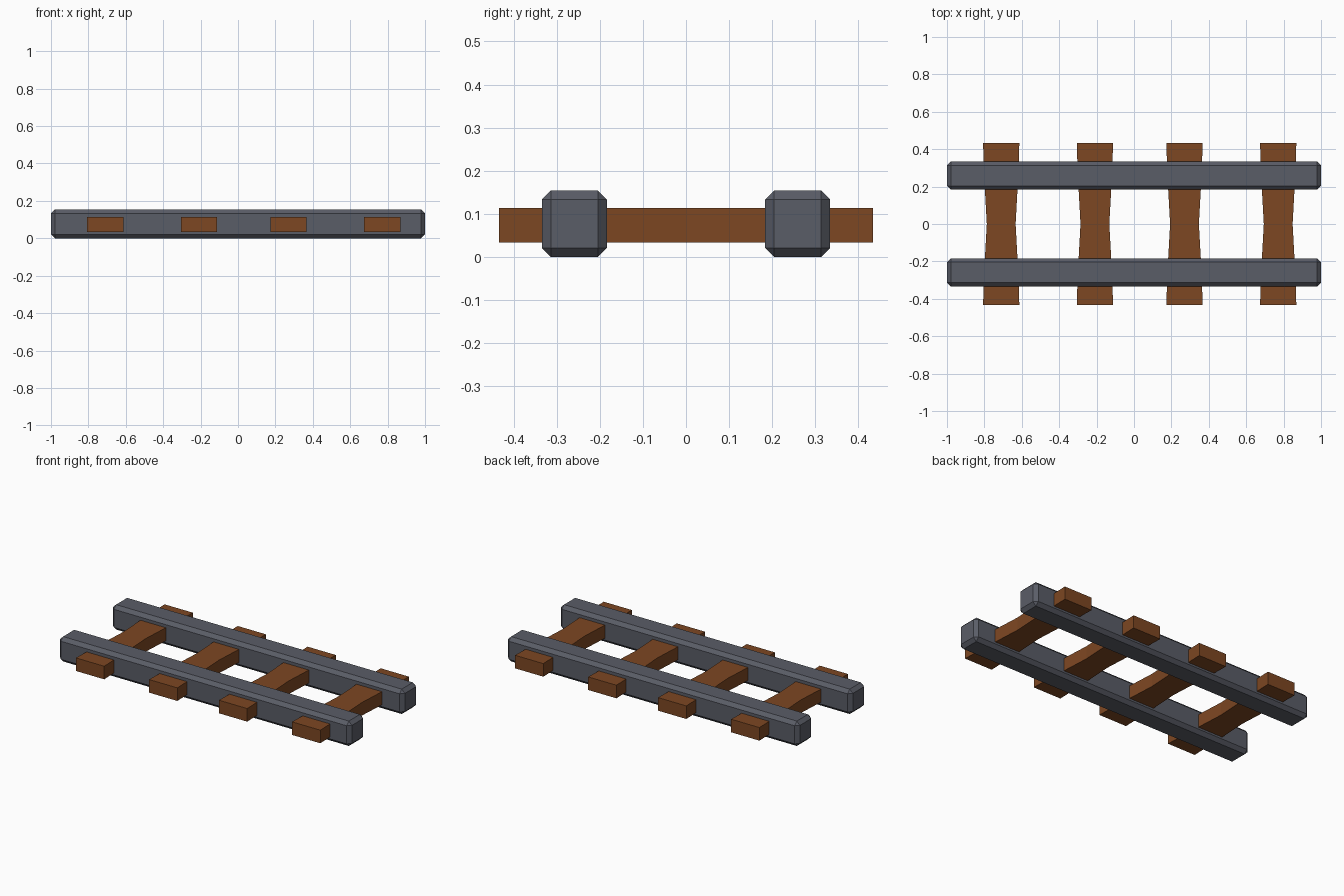
import bpy, bmesh

if "Cube" in bpy.data.objects:
    bpy.data.objects.remove(bpy.data.objects["Cube"])


def material(name, rgb):
    m = bpy.data.materials.new(name)
    m.diffuse_color = (*rgb, 1)
    m.use_nodes = True
    m.node_tree.nodes["Principled BSDF"].inputs["Base Color"].default_value = m.diffuse_color
    return m


steel = material("grey steel", (0.102, 0.109, 0.135))
wood = material("brown wood", (0.205, 0.063, 0.016))


def add_object(name, bm, mat):
    bmesh.ops.recalc_face_normals(bm, faces=bm.faces)
    me = bpy.data.meshes.new(name)
    bm.to_mesh(me)
    bm.free()
    me.materials.append(mat)
    ob = bpy.data.objects.new(name, me)
    bpy.context.collection.objects.link(ob)
    return ob


# Two long rails with chamfered edges
def rail(name, y):
    bm = bmesh.new()
    bmesh.ops.create_cube(bm, size=1)
    for v in bm.verts:
        v.co.x *= 2.0
        v.co.y = v.co.y * 0.151 + y
        v.co.z = (v.co.z + 0.5) * 0.154
    ob = add_object(name, bm, steel)
    bev = ob.modifiers.new("chamfer", 'BEVEL')
    bev.width = 0.021
    bev.segments = 1
    bev.limit_method = 'NONE'


rail("front_rail", -0.259)
rail("back_rail", 0.259)


# Cross ties with a slightly narrowed waist
HALF = [(0.0, 0.077), (0.2, 0.088), (0.335, 0.094), (0.434, 0.097)]


def tie(name, x):
    right = [(w, -y) for y, w in HALF[:0:-1]] + [(w, y) for y, w in HALF]
    outline = right + [(-w, y) for w, y in reversed(right)]
    bm = bmesh.new()
    face = bm.faces.new([bm.verts.new((x + px, py, 0.033)) for px, py in outline])
    ext = bmesh.ops.extrude_face_region(bm, geom=[face], use_keep_orig=True)
    top = [g for g in ext["geom"] if isinstance(g, bmesh.types.BMVert)]
    bmesh.ops.translate(bm, verts=top, vec=(0, 0, 0.081))
    add_object(name, bm, wood)


for i, x in enumerate((-0.71, -0.209, 0.27, 0.771)):
    tie(f"cross_tie_{i + 1}", x)
